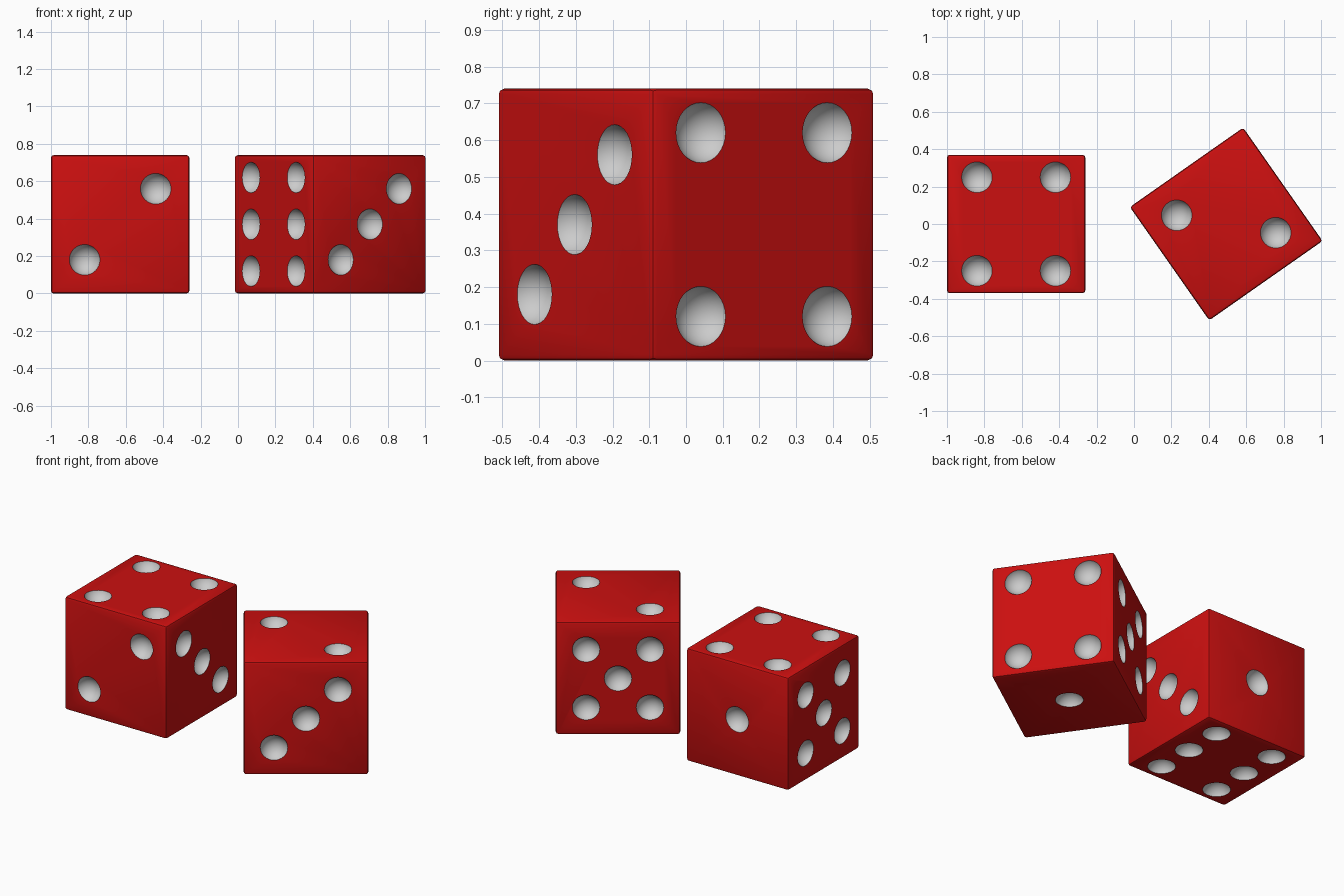
import bpy, bmesh
from math import radians
from mathutils import Vector, Matrix

if "Cube" in bpy.data.objects:
    bpy.data.objects.remove(bpy.data.objects["Cube"])

SIZE = 0.74
H = SIZE / 2
PIP_R, PIP_DEPTH = 0.082, 0.06
A, U, V = 0.19, 0.21, 0.25   # diagonal spacing; short and long rectangle spacing

X, Y, Z = Vector((1, 0, 0)), Vector((0, 1, 0)), Vector((0, 0, 1))
diag = [(-A, -A), (A, A)]
four = [(-U, -V), (-U, V), (U, -V), (U, V)]
# face normal, two in-face directions, pip positions
FACES = [
    (Y, X, Z, [(0, 0)]),
    (-Y, X, Z, diag),
    (X, -Y, Z, diag + [(0, 0)]),
    (Z, X, Y, four),
    (-X, Y, Z, diag + [(-A, A), (A, -A), (0, 0)]),
    (-Z, X, Y, four + [(-U, 0), (U, 0)]),
]


def material(name, color):
    m = bpy.data.materials.new(name)
    m.diffuse_color = color
    m.use_nodes = True
    m.node_tree.nodes["Principled BSDF"].inputs["Base Color"].default_value = m.diffuse_color
    return m


RED = material("red", (0.6, 0.005, 0.005, 1))
WHITE = material("light_grey", (0.8, 0.8, 0.8, 1))


def to_object(bm, name):
    me = bpy.data.meshes.new(name)
    bm.to_mesh(me)
    bm.free()
    me.materials.append(RED)
    me.materials.append(WHITE)
    ob = bpy.data.objects.new(name, me)
    bpy.context.collection.objects.link(ob)
    return ob


def make_die(name, matrix):
    # cube with narrow rounded edges
    bm = bmesh.new()
    bmesh.ops.create_cube(bm, size=SIZE)
    bmesh.ops.bevel(bm, geom=bm.edges[:], offset=0.015, segments=2,
                    profile=0.5, affect='EDGES')
    die = to_object(bm, name)

    # one cutter holding a sphere for every pip
    radius = (PIP_R ** 2 + PIP_DEPTH ** 2) / (2 * PIP_DEPTH)
    bm = bmesh.new()
    for n, u, v, spots in FACES:
        turn = n.to_track_quat('Z', 'Y').to_matrix().to_4x4()
        for a, b in spots:
            p = n * (H + radius - PIP_DEPTH) + u * a + v * b
            bmesh.ops.create_uvsphere(bm, u_segments=32, v_segments=20, radius=radius,
                                      matrix=Matrix.Translation(p) @ turn)
    for f in bm.faces:
        f.material_index = 1
    cutter = to_object(bm, name + "_pip_cutter")
    cutter.hide_render = True

    # carve the pips
    mod = die.modifiers.new("pips", 'BOOLEAN')
    mod.operation = 'DIFFERENCE'
    mod.solver = 'EXACT'
    mod.object = cutter
    bpy.ops.object.select_all(action='DESELECT')
    bpy.context.view_layer.objects.active = die
    die.select_set(True)
    bpy.ops.object.modifier_apply(modifier=mod.name)
    bpy.data.objects.remove(cutter, do_unlink=True)
    bpy.ops.object.shade_smooth_by_angle(angle=radians(30))
    die.matrix_world = matrix


# left die is square to the grid, right die is rolled onto another face and turned
make_die("left_die", Matrix.Translation((-1 + H, 0, H)))
make_die("right_die", Matrix.Translation((0.493, 0, H))
         @ Matrix.Rotation(radians(-55), 4, 'Z') @ Matrix.Rotation(radians(-90), 4, 'X'))
